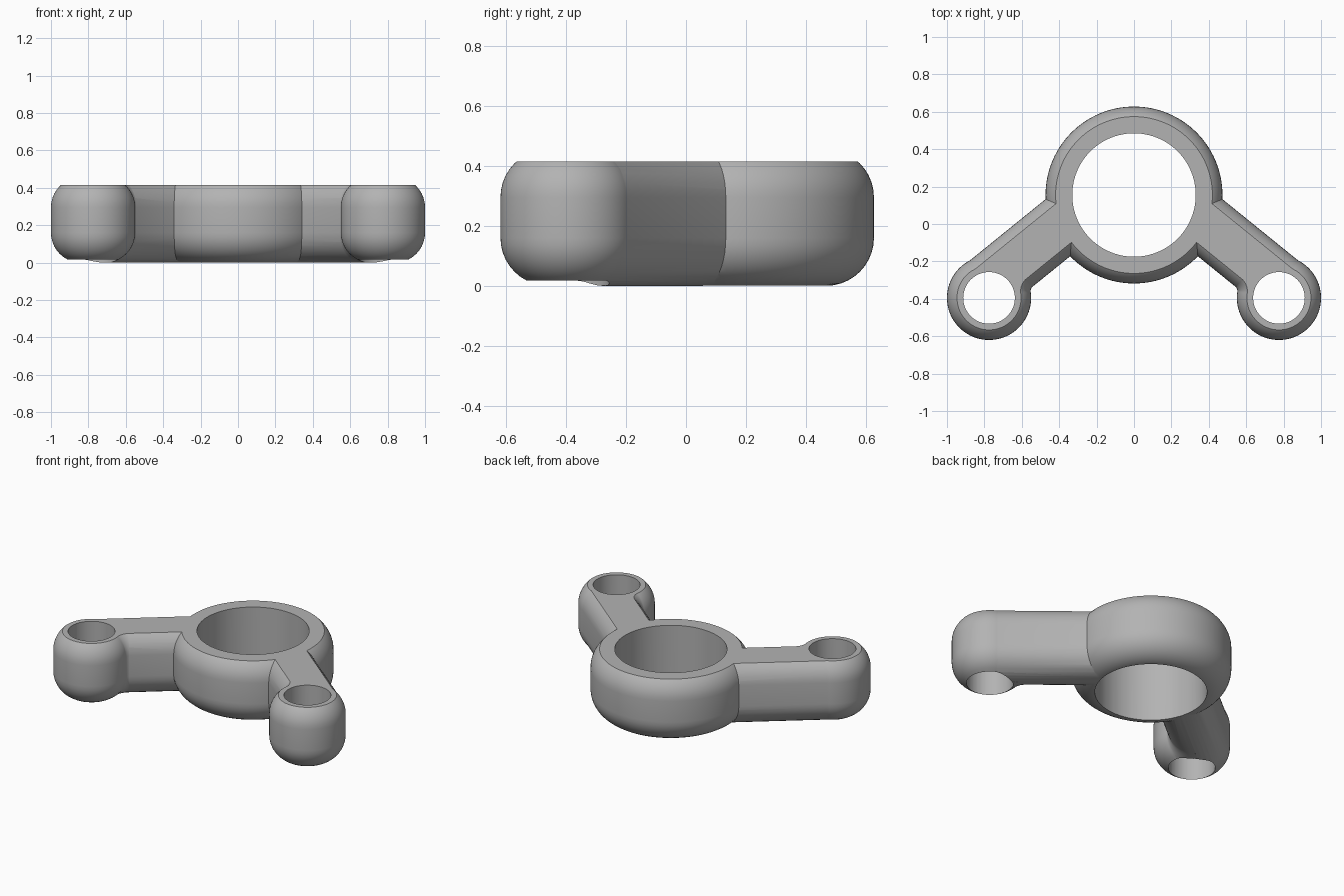
import bpy, bmesh
from math import sin, cos, pi, radians, sqrt, atan2
from mathutils import Vector

cube = bpy.data.objects.get("Cube")
if cube:
    bpy.data.objects.remove(cube, do_unlink=True)

TOP = 0.415            # flat top height
R = 0.16               # edge rounding radius
STRAIGHT = 0.296       # where the upper rounding starts
RING, RING_R, RING_HOLE = Vector((0, 0.155)), 0.473, 0.33
BOSS, BOSS_R, BOSS_HOLE = Vector((0.775, -0.395)), 0.225, 0.138
ARM_MID = 0.06         # sideways shift of the arm from the boss centre
FILLET = 0.04          # inside corner radius between arm and boss
ANGLE = radians(-39)
ALONG = Vector((cos(ANGLE), sin(ANGLE)))
ACROSS = Vector((-sin(ANGLE), cos(ANGLE)))

# Rounded edge profile as (inset, height) pairs, bottom to top
STEPS = 10
quarter = [i * pi / 2 / STEPS for i in range(STEPS + 1)]
PROFILE = [(R - R * sin(a), R - R * cos(a)) for a in quarter]
PROFILE += [(R - R * cos(a), STRAIGHT + R * sin(a)) for a in quarter]


def loft(name, sections):
    """Solid skinned through matching closed sections, capped at both ends."""
    bm = bmesh.new()
    rows = [[bm.verts.new(p) for p in s] for s in sections]
    n = len(rows[0])
    for a, b in zip(rows, rows[1:]):
        for i in range(n):
            j = (i + 1) % n
            bm.faces.new((a[i], a[j], b[j], b[i]))
    bm.faces.new(rows[0])
    bm.faces.new(rows[-1])
    bmesh.ops.recalc_face_normals(bm, faces=bm.faces)
    mesh = bpy.data.meshes.new(name)
    bm.to_mesh(mesh)
    bm.free()
    ob = bpy.data.objects.new(name, mesh)
    bpy.context.collection.objects.link(ob)
    return ob


def turned(name, centre, levels, side=1, segments=96):
    """Round solid from (radius, height) levels."""
    turn = [2 * pi * i / segments for i in range(segments)]
    return loft(name, [[(side * (centre.x + r * cos(t)), centre.y + r * sin(t), z)
                        for t in turn] for r, z in levels])


def arm(side):
    outline = [(ARM_MID + R - d, z) for d, z in PROFILE]
    outline += [(ARM_MID - R + d, z) for d, z in reversed(PROFILE[1:-1])]
    sections = []
    for u in (-0.75, 0.0):
        section = []
        for v, z in outline:
            p = BOSS + ALONG * u + ACROSS * v
            section.append((side * p.x, p.y, z))
        sections.append(section)
    return loft("arm", sections)


def corner_fillet(side):
    """Concave blend on the inner side, turned about the fillet centre."""
    v = ARM_MID - R - FILLET
    u = -sqrt((BOSS_R + FILLET) ** 2 - v ** 2)
    centre = BOSS + ALONG * u + ACROSS * v
    start, end = atan2(-v, -u), pi / 2
    outline = [(FILLET + d + 0.001, z) for d, z in PROFILE]
    sections = []
    for i in range(STEPS + 1):
        t = start + (end - start) * i / STEPS
        way = ALONG * cos(t) + ACROSS * sin(t)
        section = []
        for r, z in outline:
            p = centre + way * r
            section.append((side * p.x, p.y, z))
        sections.append(section)
    return loft("corner_fillet", sections)


def combine(body, part, operation):
    mod = body.modifiers.new(operation, 'BOOLEAN')
    mod.operation = operation
    mod.solver = 'EXACT'
    mod.object = part
    graph = bpy.context.evaluated_depsgraph_get()
    mesh = bpy.data.meshes.new_from_object(body.evaluated_get(graph))
    body.modifiers.clear()
    body.data = mesh
    bpy.data.objects.remove(part, do_unlink=True)


# Central ring, then arms and end bosses on both sides
body = turned("bracket", RING, [(RING_R - d, z) for d, z in PROFILE], segments=128)
for side in (1, -1):
    combine(body, arm(side), 'UNION')
    combine(body, turned("boss", BOSS, [(BOSS_R - d, z) for d, z in PROFILE], side), 'UNION')
    combine(body, corner_fillet(side), 'UNION')

# Through holes and the flat top cut
hole = (-1, 1)
combine(body, turned("ring_hole", RING, [(RING_HOLE, z) for z in hole]), 'DIFFERENCE')
for side in (1, -1):
    combine(body, turned("boss_hole", BOSS, [(BOSS_HOLE, z) for z in hole], side, 64), 'DIFFERENCE')
square = [(-2, -2), (2, -2), (2, 2), (-2, 2)]
combine(body, loft("top_cut", [[(x, y, z) for x, y in square] for z in (TOP, 1)]), 'DIFFERENCE')

# Single grey material
grey = bpy.data.materials.new("plain grey")
grey.use_nodes = True
colour = (0.45, 0.45, 0.45, 1)
grey.diffuse_color = colour
grey.node_tree.nodes["Principled BSDF"].inputs["Base Color"].default_value = colour
body.data.materials.clear()
body.data.materials.append(grey)
for face in body.data.polygons:
    face.material_index = 0

# Smooth shading with crisp rims
bpy.ops.object.select_all(action='DESELECT')
body.select_set(True)
bpy.context.view_layer.objects.active = body
bpy.ops.object.shade_smooth_by_angle(angle=radians(30))
